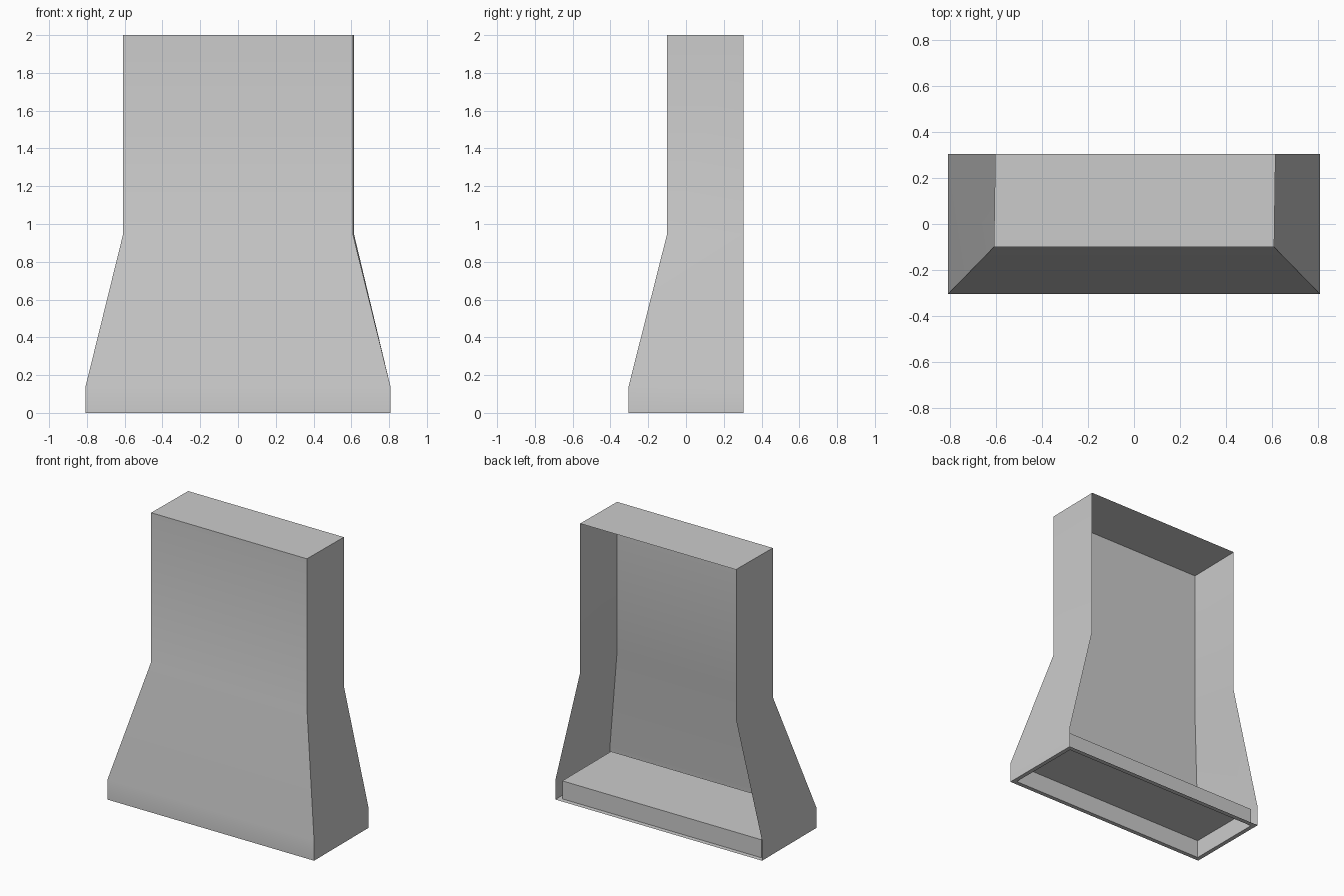
import bpy, bmesh, math

cube = bpy.data.objects.get("Cube")
if cube:
    bpy.data.objects.remove(cube, do_unlink=True)

# One brushed grey metal for everything
metal = bpy.data.materials.new("grey_metal")
metal.use_nodes = True
grey = (0.6, 0.6, 0.6, 1)
metal.diffuse_color = grey
metal.node_tree.nodes["Principled BSDF"].inputs["Base Color"].default_value = grey

BACK = 0.304


def ring(bm, front_x, front_y, z, back_y=BACK, back_left=None, back_right=None):
    """Four corners, from the back on -x round the front to the back on +x."""
    left = front_x if back_left is None else back_left
    right = front_x if back_right is None else back_right
    corners = [(-right, back_y), (-front_x, front_y), (front_x, front_y), (left, back_y)]
    return [bm.verts.new((x, y, z)) for x, y in corners]


def loft(bm, rings, closed):
    for low, high in zip(rings, rings[1:]):
        for i in range(4 if closed else 3):
            j = (i + 1) % 4
            bm.faces.new((low[i], low[j], high[j], high[i]))


def make_object(name, bm):
    mesh = bpy.data.meshes.new(name)
    bm.to_mesh(mesh)
    bm.free()
    mesh.materials.append(metal)
    obj = bpy.data.objects.new(name, mesh)
    bpy.context.collection.objects.link(obj)
    bpy.ops.object.select_all(action='DESELECT')
    obj.select_set(True)
    bpy.context.view_layer.objects.active = obj
    bpy.ops.object.shade_smooth_by_angle(angle=math.radians(30))


# Hood shell: sheet metal canopy and chimney, open at the back, capped on top
bm = bmesh.new()
rings = [
    ring(bm, 0.807, -BACK, 0),
    ring(bm, 0.807, -BACK, 0.14),
    ring(bm, 0.608, -0.1, 0.947, back_left=0.614, back_right=0.602),
    ring(bm, 0.608, -0.1, 2, back_left=0.614, back_right=0.602),
]
loft(bm, rings, closed=False)
bm.faces.new(rings[-1])
make_object("hood_shell", bm)

# Filter tray: narrow rim underneath, walls rising to a recessed plate
bm = bmesh.new()
rings = [
    ring(bm, 0.807, -BACK, 0),
    ring(bm, 0.777, -0.274, 0, back_y=0.27),
    ring(bm, 0.777, -0.274, 0.127, back_y=0.27),
]
loft(bm, rings[::-1], closed=True)
bm.faces.new(rings[-1][::-1])
make_object("filter_tray", bm)
